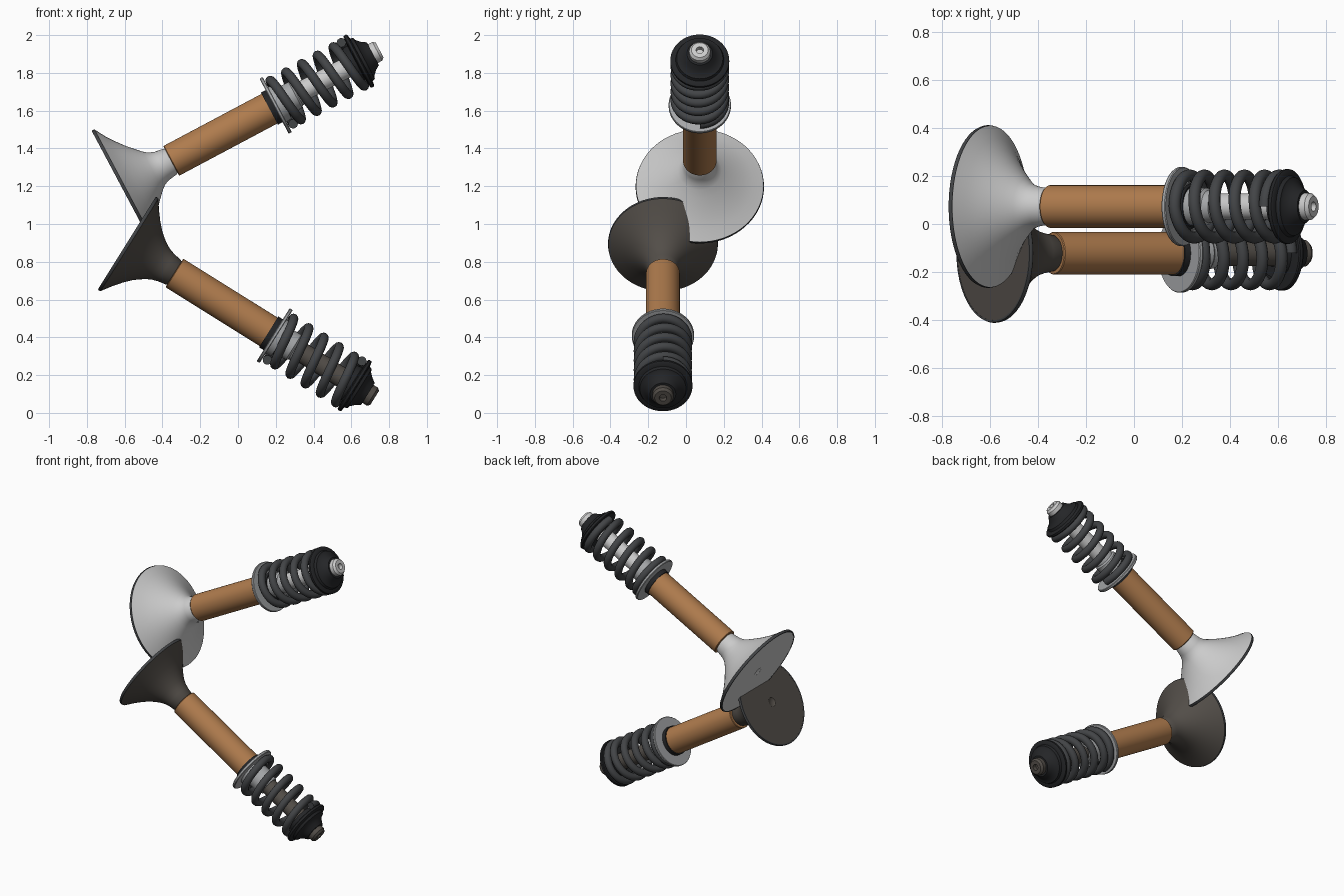
import bpy, math
from mathutils import Matrix, Vector

if "Cube" in bpy.data.objects:
    bpy.data.objects.remove(bpy.data.objects["Cube"])


def material(name, rgb):
    m = bpy.data.materials.new(name)
    m.diffuse_color = (*rgb, 1)
    m.use_nodes = True
    m.node_tree.nodes["Principled BSDF"].inputs["Base Color"].default_value = m.diffuse_color
    return m


WHITE = material("polished_steel", (0.80, 0.80, 0.80))
DARK = material("burnt_steel", (0.085, 0.075, 0.065))
BRONZE = material("bronze", (0.43, 0.20, 0.075))
BLACK = material("black_steel", (0.018, 0.019, 0.021))
SPRING = material("spring_steel", (0.055, 0.058, 0.062))
GREY = material("washer_steel", (0.38, 0.39, 0.40))


def make(name, verts, faces, mat, frame, angle=35):
    me = bpy.data.meshes.new(name)
    me.from_pydata(verts, [], faces)
    me.materials.append(mat)
    ob = bpy.data.objects.new(name, me)
    bpy.context.collection.objects.link(ob)
    ob.matrix_world = frame
    bpy.ops.object.select_all(action='DESELECT')
    ob.select_set(True)
    bpy.context.view_layer.objects.active = ob
    bpy.ops.object.mode_set(mode='EDIT')
    bpy.ops.mesh.select_all(action='SELECT')
    bpy.ops.mesh.remove_doubles(threshold=1e-5)
    bpy.ops.mesh.normals_make_consistent(inside=False)
    bpy.ops.object.mode_set(mode='OBJECT')
    bpy.ops.object.shade_smooth_by_angle(angle=math.radians(angle))
    return ob


def lathe(name, profile, mat, frame, closed=False, n=64):
    """Revolve (distance along axis, radius) points about local z."""
    verts = [(r * math.cos(2 * math.pi * i / n), r * math.sin(2 * math.pi * i / n), s)
             for s, r in profile for i in range(n)]
    m = len(profile)
    faces = [(j * n + i, j * n + (i + 1) % n, (j + 1) % m * n + (i + 1) % n, (j + 1) % m * n + i)
             for j in range(m if closed else m - 1) for i in range(n)]
    return make(name, verts, faces, mat, frame)


def coil(name, radius, wire, s0, s1, turns, mat, frame, seg=40, ring=12):
    """Helical spring with closed end coils."""
    verts, faces = [], []
    total = int(turns * seg)
    for k in range(total + 1):
        t = turns * k / total
        dead = 0.5
        u = min(max((t - dead) / (turns - 2 * dead), 0), 1)
        a = 2 * math.pi * t
        z = s0 + (s1 - s0) * u
        for i in range(ring):
            b = 2 * math.pi * i / ring
            r = radius + wire * math.cos(b)
            verts.append((r * math.cos(a), r * math.sin(a), z + wire * math.sin(b)))
    for k in range(total):
        for i in range(ring):
            j = (i + 1) % ring
            faces.append((k * ring + i, k * ring + j, (k + 1) * ring + j, (k + 1) * ring + i))
    faces += [tuple(range(ring)), tuple(range(total * ring, (total + 1) * ring))]
    return make(name, verts, faces, mat, frame)


def valve_set(label, origin, degrees, mat, head):
    a = math.radians(degrees)
    d = Vector((math.cos(a), 0, math.sin(a)))
    y = Vector((0, 1, 0))
    x = y.cross(d)
    frame = Matrix((x, y, d)).transposed().to_4x4()
    frame.translation = origin

    # Valve head, neck, stem and drilled tip
    rim = head[0][1]
    stem = [(0.29, 0.076), (0.32, 0.054), (1.40, 0.054), (1.50, 0.056), (1.532, 0.056),
            (1.546, 0.044), (1.546, 0.02), (1.52, 0.018), (1.52, 0)]
    lathe(label + "_valve", [(0.008, 0), (0.004, 0.025), (0, 0.03), (0, rim - 0.006)] + head + stem,
          mat, frame)
    # Dark seating band around the head
    lathe(label + "_seat_band", [(-0.001, rim - 0.008), (-0.001, rim), (0.006, rim + 0.003),
                                 (0.016, rim + 0.001), (0.018, rim - 0.008)], SPRING, frame, True)
    # Guide sleeve
    lathe(label + "_guide", [(0.296, 0.05), (0.296, 0.086), (0.30, 0.089), (0.885, 0.089),
                             (0.885, 0.05)], BRONZE, frame, True)
    # Stem seal and lower collar
    lathe(label + "_collar", [(0.885, 0.054), (0.885, 0.096), (0.96, 0.096), (0.97, 0.085),
                              (0.97, 0.054)], BLACK, frame, True)
    lathe(label + "_stem_seal", [(0.965, 0.05), (0.965, 0.078), (1.04, 0.078), (1.05, 0.068),
                                 (1.08, 0.064), (1.08, 0.05)], GREY, frame, True)
    # Spring seat washer with raised locating lip
    lathe(label + "_spring_seat", [(0.913, 0.096), (0.913, 0.162), (0.917, 0.165), (0.928, 0.165),
                                   (0.932, 0.162), (0.932, 0.105), (0.965, 0.102), (0.965, 0.096)],
          GREY, frame, True)
    # Spring
    coil(label + "_spring", 0.130, 0.025, 0.958, 1.385, 5.5, SPRING, frame)
    # Stepped retainer
    lathe(label + "_retainer", [(1.375, 0.056), (1.375, 0.098), (1.405, 0.102), (1.41, 0.152),
                                (1.415, 0.156), (1.428, 0.156), (1.433, 0.150), (1.436, 0.128),
                                (1.452, 0.122), (1.456, 0.108), (1.48, 0.084), (1.505, 0.068),
                                (1.505, 0.056)], BLACK, frame, True)


valve_set("intake", (-0.615, 0.073, 1.195), 28, WHITE,
          [(0.0, 0.337), (0.016, 0.337), (0.047, 0.282), (0.081, 0.233), (0.12, 0.184),
           (0.154, 0.147), (0.185, 0.115), (0.21, 0.095), (0.24, 0.084)])
valve_set("exhaust", (-0.588, -0.122, 0.898), -32, DARK,
          [(0.0, 0.288), (0.016, 0.288), (0.05, 0.240), (0.09, 0.190), (0.125, 0.153),
           (0.16, 0.125), (0.19, 0.105), (0.215, 0.093), (0.245, 0.084)])
